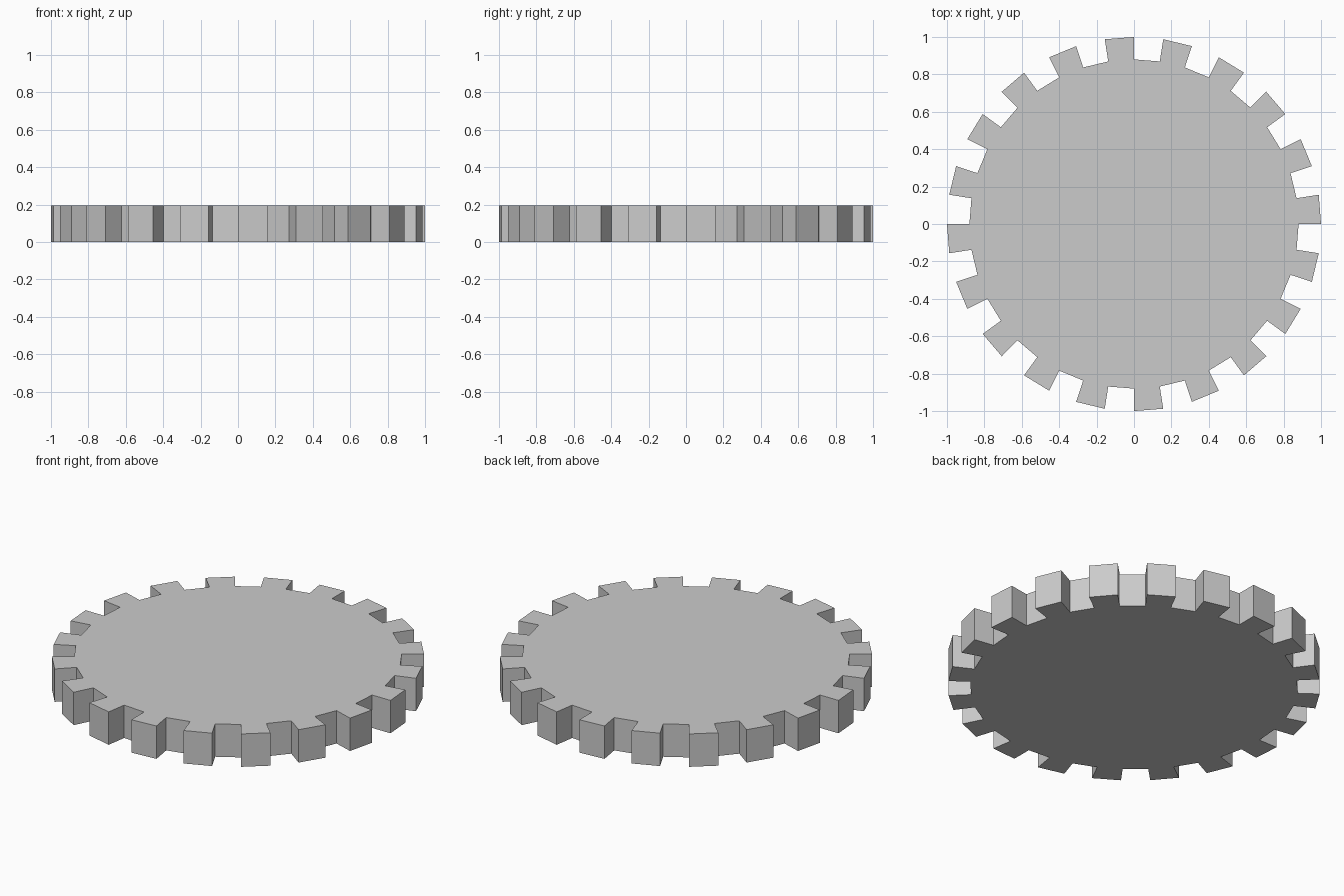
import bpy, bmesh
from math import cos, sin, radians

if "Cube" in bpy.data.objects:
    bpy.data.objects.remove(bpy.data.objects["Cube"])

TEETH = 20
ROOT, TIP, HEIGHT = 0.88, 1.0, 0.195
STEP = 360 / (TEETH * 2)

bm = bmesh.new()

# Toothed outline: each tooth spans one step, each gap the next
outline = []
for i in range(TEETH):
    start = i * 2 * STEP
    for r, a in ((ROOT, start), (TIP, start), (TIP, start + STEP), (ROOT, start + STEP)):
        a = radians(a)
        outline.append(bm.verts.new((r * cos(a), r * sin(a), 0)))
base = bm.faces.new(outline)

# Extrude the outline into a solid disc
top = bmesh.ops.extrude_face_region(bm, geom=[base], use_keep_orig=True)["geom"]
bmesh.ops.translate(bm, vec=(0, 0, HEIGHT),
                    verts=[g for g in top if isinstance(g, bmesh.types.BMVert)])
bmesh.ops.recalc_face_normals(bm, faces=bm.faces)

mesh = bpy.data.meshes.new("gear_wheel")
bm.to_mesh(mesh)
bm.free()
bpy.context.collection.objects.link(bpy.data.objects.new("gear_wheel", mesh))
